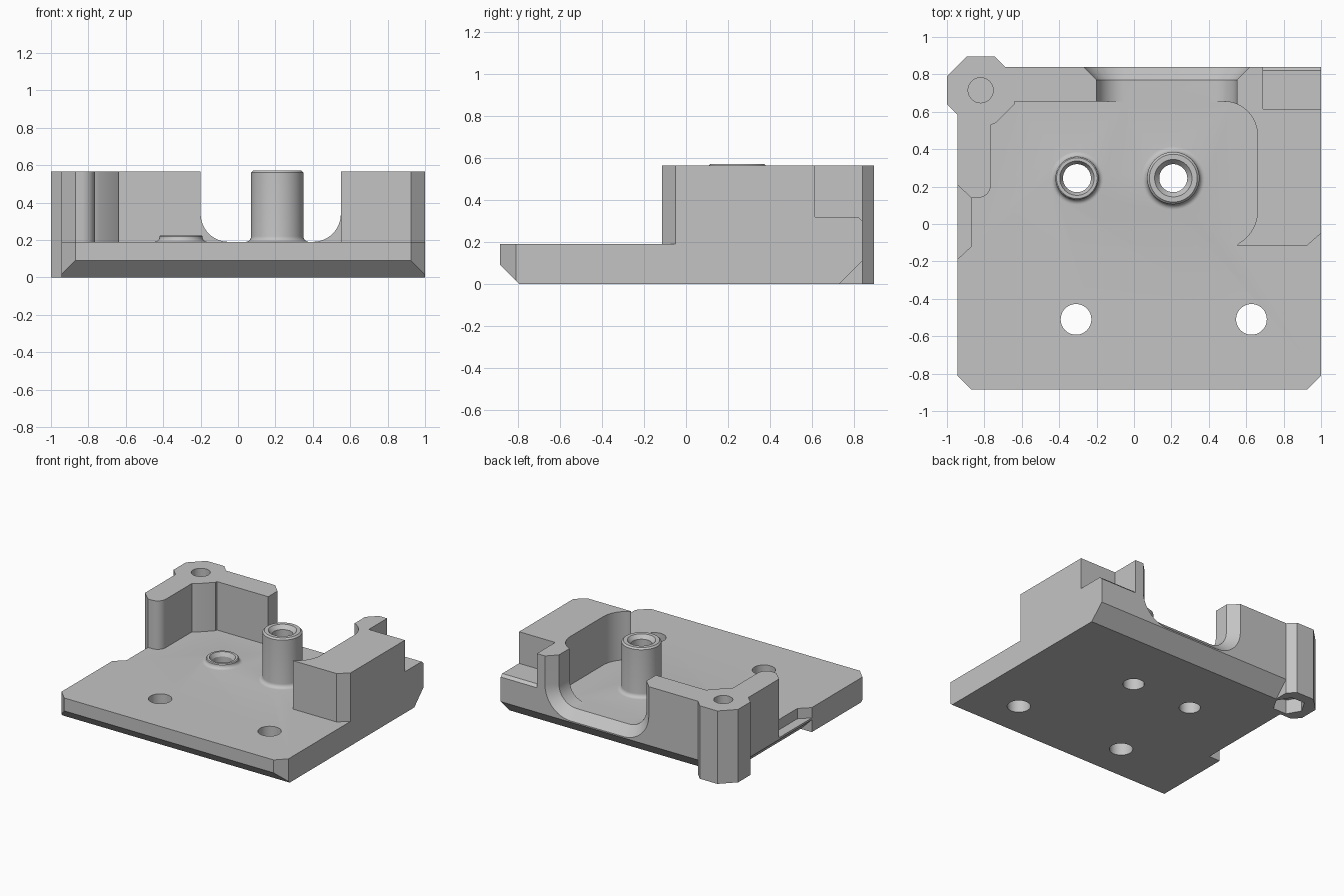
import bpy, bmesh, math
from mathutils import Vector

if "Cube" in bpy.data.objects:
    bpy.data.objects.remove(bpy.data.objects["Cube"])

TOP, FLOOR = 0.565, 0.19

grey = bpy.data.materials.new("plain grey")
grey.diffuse_color = (0.55, 0.55, 0.55, 1)
grey.use_nodes = True
grey.node_tree.nodes["Principled BSDF"].inputs["Base Color"].default_value = grey.diffuse_color


def finish(name, bm):
    bmesh.ops.recalc_face_normals(bm, faces=bm.faces[:])
    me = bpy.data.meshes.new(name)
    bm.to_mesh(me)
    bm.free()
    ob = bpy.data.objects.new(name, me)
    bpy.context.collection.objects.link(ob)
    me.materials.append(grey)
    return ob


def loft(name, rings):
    """Solid through matching closed rings, capped at both ends."""
    bm = bmesh.new()
    vs = [[bm.verts.new(p) for p in ring] for ring in rings]
    n = len(vs[0])
    for a, b in zip(vs, vs[1:]):
        for i in range(n):
            j = (i + 1) % n
            bm.faces.new((a[i], a[j], b[j], b[i]))
    bm.faces.new(vs[0])
    bm.faces.new(vs[-1])
    return finish(name, bm)


def prism(name, pts, z0, z1):
    return loft(name, [[(x, y, z) for x, y in pts] for z in (z0, z1)])


def lathe(name, cx, cy, profile, n=48):
    return loft(name, [[(cx + r * math.cos(2 * math.pi * i / n),
                         cy + r * math.sin(2 * math.pi * i / n), z)
                        for i in range(n)] for r, z in profile])


def arc(cx, cy, r, a0, a1, n=12):
    return [(cx + r * math.cos(math.radians(a0 + (a1 - a0) * i / n)),
             cy + r * math.sin(math.radians(a0 + (a1 - a0) * i / n)))
            for i in range(n + 1)]


def combine(target, other, op='DIFFERENCE'):
    mod = target.modifiers.new(op, 'BOOLEAN')
    mod.operation, mod.object, mod.solver = op, other, 'EXACT'
    bpy.context.view_layer.objects.active = target
    bpy.ops.object.modifier_apply(modifier=mod.name)
    bpy.data.objects.remove(other, do_unlink=True)


# Base plate with clipped front corners
body = prism("mounting_tray", [(-0.87, -0.885), (0.925, -0.885), (1, -0.81), (1, 0.84),
                               (-0.945, 0.84), (-0.945, -0.81)], 0, FLOOR)

# Bevels under the front, back and rear left edges
front = [(-0.985, 0.19 - 0.0), (-0.985, -0.1), (-0.69, -0.1)]
front = [(-0.985, 0.19), (-0.985, -0.1), (-0.695, -0.1)]
back = [(0.94, 0.21), (0.94, -0.1), (0.63, -0.1)]
for prof in (front, back):
    combine(body, loft("bevel", [[(x, y, z) for y, z in prof] for x in (-1.3, 1.3)]))
left = [(-1.045, 0.195), (-1.045, -0.1), (-0.75, -0.1)]
combine(body, loft("bevel", [[(x, y, z) for x, z in left] for y in (-0.19, 1.2)]))

# Side recess in the left edge of the plate
combine(body, prism("recess", [(-1.1, -0.19), (-0.945, -0.19), (-0.87, -0.12),
                               (-0.87, 0.14), (-0.945, 0.21), (-1.1, 0.21)], 0.11, 0.4))

# Continuous wall: left wing, back and right block
wall = ([(-0.945, 0.64), (-0.945, 0.21), (-0.87, 0.14)]
        + arc(-0.835, 0.21, 0.07, -90, 0, 8)
        + [(-0.765, 0.53), (-0.74, 0.54), (-0.64, 0.64), (-0.64, 0.655)]
        + arc(0.48, 0.475, 0.18, 90, 0)
        + arc(0.46, 0.07, 0.20, 0, -60)
        + [(0.55, -0.115), (0.925, -0.115), (1, -0.05), (1, 0.84), (-0.945, 0.84)])
combine(body, prism("wall", wall, 0.15, TOP), 'UNION')

# Corner post running the full height
post = [(-1, 0.64), (-0.945, 0.585), (-0.77, 0.585), (-0.69, 0.67), (-0.69, 0.84),
        (-0.745, 0.895), (-0.895, 0.895), (-1, 0.79)]
combine(body, prism("post", post, 0, TOP), 'UNION')


# Rounded opening in the back wall, flared towards the outside
def opening(y, d):
    pts = ([(-0.2 - d, 0.8)] + arc(-0.05, 0.34, 0.15 + d, 180, 270)
           + arc(0.40, 0.34, 0.15 + d, 270, 360) + [(0.55 + d, 0.8)])
    return [(x, y, z) for x, z in pts]


combine(body, loft("opening", [opening(0.64, 0), opening(0.77, 0), opening(0.87, 0.1)]))

# Step in the rear right corner, with a small sloping lip
step = [(0.615, 0.8), (0.615, 0.32), (0.82, 0.32), (0.87, 0.27), (0.87, 0.8)]
combine(body, loft("step", [[(x, y, z) for y, z in step] for x in (0.69, 1.2)]))

# Tall and short sleeves with a fillet at the foot and a bevelled bore
for cx, cy, r, top, mouth in ((0.21, 0.245, 0.14, 0.572, 0.10),
                              (-0.305, 0.245, 0.115, 0.225, 0.092)):
    f = min(0.03, top - FLOOR - 0.008)
    foot = arc(r + f, FLOOR + f, f, 270, 180, 6)
    lip = 0.012 if top > 0.3 else 0.006
    profile = [(r + f, 0.1)] + foot + [(r, top - lip), (r - lip, top)]
    combine(body, lathe("sleeve", cx, cy, profile), 'UNION')
    combine(body, lathe("bore", cx, cy, [(0.075, -0.1), (0.075, top - 0.03),
                                         (mouth, top), (mouth, 0.9)]))

# Screw holes through the plate
for cx in (-0.31, 0.628):
    combine(body, lathe("hole", cx, -0.51, [(0.082, -0.1), (0.082, 0.4)]))

# Blind hole in the post and hexagonal nut pocket beneath it
combine(body, lathe("post_hole", -0.82, 0.715, [(0.067, 0.13), (0.067, 0.8)]))
combine(body, lathe("nut_pocket", -0.82, 0.715, [(0.115, -0.1), (0.115, 0.11)], 6))

bpy.context.view_layer.objects.active = body
body.select_set(True)
bpy.ops.object.shade_smooth_by_angle(angle=math.radians(25))
